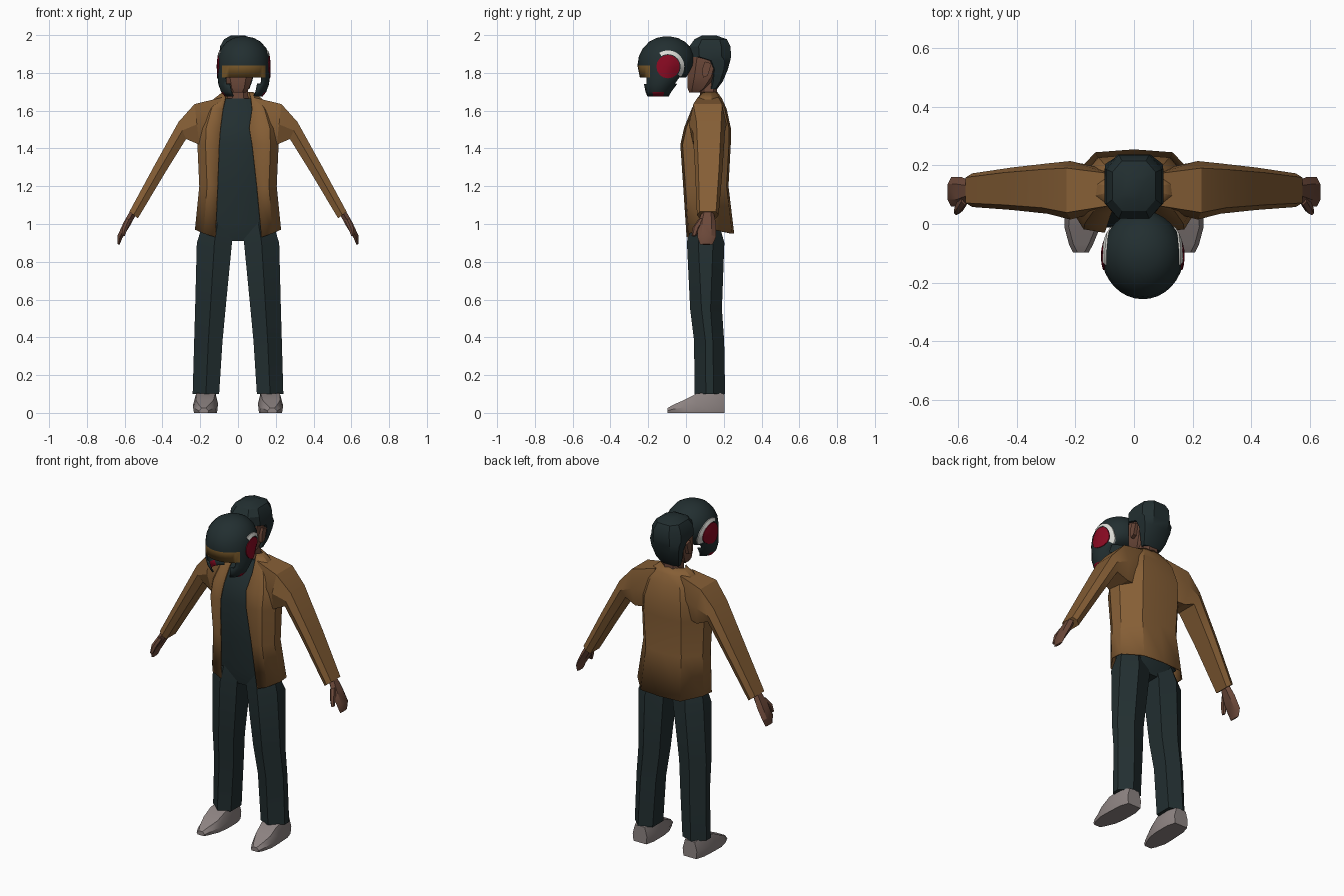
import bpy, bmesh, math


def material(name, rgb):
    m = bpy.data.materials.new(name)
    m.diffuse_color = (*rgb, 1)
    return m


DARK = material("dark teal", (0.016, 0.028, 0.030))
TAN = material("tan brown", (0.235, 0.112, 0.036))
VISOR = material("visor amber", (0.215, 0.112, 0.026))
SKIN = material("skin brown", (0.150, 0.066, 0.042))
GREY = material("shoe grey", (0.27, 0.23, 0.225))
RED = material("deep red", (0.25, 0.003, 0.016))
WHITE = material("off white", (0.72, 0.72, 0.68))


def loft(name, rings, mats, closed=True, caps=True, rule=None, drop=None, thick=0):
    """Skin a list of point rings; rule picks a material index, drop removes faces."""
    bm = bmesh.new()
    rows = [[bm.verts.new(p) for p in r] for r in rings]
    n = len(rows[0])
    for a, b in zip(rows, rows[1:]):
        for i in range(n if closed else n - 1):
            j = (i + 1) % n
            bm.faces.new((a[i], a[j], b[j], b[i]))
    if caps:
        bm.faces.new(rows[0])
        bm.faces.new(rows[-1])
    bmesh.ops.recalc_face_normals(bm, faces=bm.faces[:])
    if drop:
        gone = [f for f in bm.faces if drop(f.calc_center_median())]
        bmesh.ops.delete(bm, geom=gone, context='FACES')
    if rule:
        for f in bm.faces:
            f.material_index = rule(f.calc_center_median())
    me = bpy.data.meshes.new(name)
    bm.to_mesh(me)
    bm.free()
    for m in mats:
        me.materials.append(m)
    ob = bpy.data.objects.new(name, me)
    bpy.context.collection.objects.link(ob)
    if thick:
        mod = ob.modifiers.new("thickness", 'SOLIDIFY')
        mod.thickness, mod.offset = thick, -1
    return ob


def oct_ring(z, w, y0, y1, cx=0.0, k=0.55):
    """Chamfered horizontal section."""
    c, h = (y0 + y1) / 2, (y1 - y0) / 2
    return [(cx + w * a, c + h * b, z) for a, b in
            ((-k, -1), (k, -1), (1, -k), (1, k), (k, 1), (-k, 1), (-1, k), (-1, -k))]


def limb_ring(s, top, bot, y0, y1, k=0.24):
    """Hexagonal section of an arm or hand, on side s."""
    d = (y1 - y0) * k
    mx, mz = (top[0] + bot[0]) / 2, (top[1] + bot[1]) / 2
    return [(s * x, y, z) for x, y, z in
            ((top[0], y0 + d, top[1]), (top[0], y1 - d, top[1]), (mx, y1, mz),
             (bot[0], y1 - d, bot[1]), (bot[0], y0 + d, bot[1]), (mx, y0, mz))]


# Shirt and hips
loft("shirt", [oct_ring(*r, k=0.7) for r in (
    (0.91, 0.055, 0.04, 0.16), (1.0, 0.17, 0.02, 0.18), (1.2, 0.16, 0.0, 0.15),
    (1.42, 0.16, -0.012, 0.16), (1.52, 0.15, 0.005, 0.16), (1.6, 0.11, 0.04, 0.16),
    (1.665, 0.07, 0.072, 0.15))], [DARK])

# Open jacket: z, left edge, right edge, half width, front y, back y
jacket = []
for z, el, er, w, yf, yb in (
        (0.95, 0.12, 0.125, 0.228, 0.003, 0.255), (1.2, 0.108, 0.10, 0.205, -0.015, 0.225),
        (1.42, 0.10, 0.075, 0.215, -0.03, 0.237), (1.51, 0.093, 0.06, 0.21, -0.01, 0.237),
        (1.61, 0.08, 0.075, 0.175, 0.03, 0.215), (1.665, 0.068, 0.07, 0.125, 0.06, 0.19),
        (1.70, 0.06, 0.062, 0.08, 0.085, 0.165)):
    c, d = max(0.8 * w, 0.07), yb - yf
    hem = 0.02 if z < 1 else 0
    half = [(c, yf + 0.012, z), (w, yf + 0.3 * d, z + hem), (0.97 * w, yb - 0.42 * d, z + hem),
            (0.58 * w, yb - 0.01, z)]
    jacket.append([(-el, yf, z - hem)] + [(-x, y, h) for x, y, h in half] + [(0, yb, z)]
                  + half[::-1] + [(er, yf, z - hem)])
loft("jacket", jacket, [TAN], closed=False, caps=False, thick=0.008)

for s, side in ((-1, "left"), (1, "right")):
    # Sleeve
    loft(side + "_sleeve", [limb_ring(s, *r, k=0.12) for r in (
        ((0.085, 1.67), (0.13, 1.43), 0.045, 0.19), ((0.23, 1.635), (0.205, 1.42), 0.015, 0.215),
        ((0.315, 1.54), (0.275, 1.45), 0.035, 0.207), ((0.445, 1.305), (0.39, 1.265), 0.048, 0.193),
        ((0.575, 1.065), (0.53, 1.03), 0.058, 0.173))], [TAN])
    # Hand and thumb
    loft(side + "_hand", [limb_ring(s, *r) for r in (
        ((0.565, 1.08), (0.54, 1.05), 0.085, 0.145), ((0.605, 1.01), (0.572, 0.99), 0.06, 0.16),
        ((0.637, 0.94), (0.613, 0.925), 0.06, 0.16), ((0.637, 0.893), (0.627, 0.89), 0.075, 0.14))],
        [SKIN])
    loft(side + "_thumb", [limb_ring(s, *r) for r in (
        ((0.59, 1.03), (0.565, 1.02), 0.065, 0.11), ((0.61, 0.985), (0.585, 0.975), 0.035, 0.075),
        ((0.615, 0.94), (0.60, 0.935), 0.03, 0.055))], [SKIN])
    # Trouser leg with front and back ridge: z, inner x, outer x, front y, back y
    loft(side + "_trouser_leg", [
        [(s * x, y, z) for x, y in (
            (0.5 * a + 0.5 * b, y0), (b, y0 + 0.06), (b, y1 - 0.06),
            (0.45 * a + 0.55 * b, y1), (a, y1 - 0.03), (a, y0 + 0.03))]
        for z, a, b, y0, y1 in (
            (0.10, 0.10, 0.24, 0.045, 0.207), (0.38, 0.082, 0.232, 0.043, 0.202),
            (0.55, 0.066, 0.227, 0.022, 0.190), (0.90, 0.032, 0.218, 0.005, 0.203),
            (1.02, 0.03, 0.18, 0.02, 0.17))], [DARK])
    # Shoe: y, inner x, outer x, height
    loft(side + "_shoe", [
        [(s * x, y, z) for x, z in ((a + 0.005, 0), (b - 0.005, 0), (b, 0.45 * h),
                                    (b - 0.015, h), (a + 0.015, h), (a, 0.45 * h))]
        for y, a, b, h in ((0.203, 0.12, 0.215, 0.10), (0.15, 0.106, 0.232, 0.112),
                           (0.055, 0.106, 0.237, 0.102), (-0.01, 0.115, 0.238, 0.068),
                           (-0.07, 0.14, 0.222, 0.042), (-0.098, 0.155, 0.208, 0.025))], [GREY])
    # Ear
    loft(side + "_ear", [[(s * x, y, z) for y, z in
                          ((0.09, 1.775), (0.115, 1.785), (0.135, 1.85), (0.10, 1.86), (0.085, 1.82))]
                         for x in (0.075, 0.10)], [SKIN])

# Neck and head
loft("neck", [oct_ring(1.60, 0.065, 0.07, 0.175), oct_ring(1.69, 0.052, 0.075, 0.165),
              oct_ring(1.80, 0.052, 0.07, 0.165)], [SKIN])
loft("head", [oct_ring(*r) for r in (
    (1.695, 0.04, 0.018, 0.08), (1.72, 0.06, 0.008, 0.12), (1.78, 0.078, 0.008, 0.17),
    (1.87, 0.086, 0.015, 0.20), (1.94, 0.082, 0.03, 0.20))], [SKIN])
loft("nose", [[(-0.014, 0.012, 1.80), (0.014, 0.012, 1.80), (0, -0.012, 1.805)],
              [(-0.007, 0.02, 1.86), (0.007, 0.02, 1.86), (0, 0.008, 1.86)]], [SKIN])

# Hair
loft("hair", [oct_ring(*r) for r in (
    (1.715, 0.06, 0.125, 0.165), (1.755, 0.075, 0.13, 0.195), (1.82, 0.09, 0.13, 0.222),
    (1.865, 0.098, 0.105, 0.234), (1.885, 0.10, 0.022, 0.238), (1.94, 0.095, 0.018, 0.236),
    (1.978, 0.074, 0.045, 0.216), (1.998, 0.038, 0.085, 0.16))], [DARK])

# Helmet shell: z, half width, centre y, half depth
CX, N = 0.03, 32
SHELL = ((1.675, 0.100, -0.148, 0.068), (1.70, 0.120, -0.146, 0.082),
         (1.74, 0.134, -0.135, 0.105), (1.775, 0.138, -0.122, 0.122),
         (1.84, 0.139, -0.108, 0.149), (1.89, 0.135, -0.102, 0.147),
         (1.93, 0.120, -0.10, 0.128), (1.965, 0.090, -0.10, 0.095),
         (1.985, 0.054, -0.10, 0.056), (1.993, 0.015, -0.10, 0.015))
shell = [[(CX + rx * math.cos(t), yc + ry * math.sin(t), z)
          for t in (math.tau * i / N for i in range(N))] for z, rx, yc, ry in SHELL]


def helmet_colour(p):
    if 1.775 < p.z < 1.84 and p.y < -0.188:
        return 1                       # visor band
    return 2 if p.z < 1.70 and -0.178 < p.y < -0.12 else 0    # red lower trim


def helmet_opening(p):
    return p.z < 1.676 or (p.z < 1.775 and abs(p.x - CX) < 0.064 + 0.35 * (p.z - 1.68))


loft("helmet", shell, [DARK, VISOR, RED], rule=helmet_colour, drop=helmet_opening, thick=0.008)


def shell_x(y, z):
    """Half width of the helmet at a point of its side."""
    for (z0, *a), (z1, *b) in zip(SHELL, SHELL[1:]):
        if z0 <= z <= z1:
            t = (z - z0) / (z1 - z0)
            rx, yc, ry = (p + (q - p) * t for p, q in zip(a, b))
            return rx * math.sqrt(max(0, 1 - ((y - yc) / ry) ** 2))


# Helmet ear pods and white arcs, laid on the curved side
for s, side in ((-1, "left"), (1, "right")):
    def on_side(r, t, lift):
        y, z = -0.095 + r * math.cos(t), 1.833 + r * math.sin(t)
        return (CX + s * (shell_x(y, z) + lift), y, z)
    loft(side + "_ear_pod", [[on_side(r, math.tau * i / 16, lift) for i in range(16)]
                             for r, lift in ((0.062, -0.006), (0.062, 0.004), (0.035, 0.004),
                                             (0.01, 0.004))], [RED])
    loft(side + "_white_arc", [
        [on_side(r, math.radians(-38 + 10 * i), lift)
         for r, lift in ((0.066, -0.006), (0.066, 0.005), (0.086, 0.005), (0.086, -0.006))]
        for i in range(17)], [WHITE])

# Soft shading with sharp creases kept
bpy.ops.object.select_all(action='SELECT')
bpy.context.view_layer.objects.active = bpy.data.objects["jacket"]
bpy.ops.object.shade_smooth_by_angle(angle=math.radians(28))
